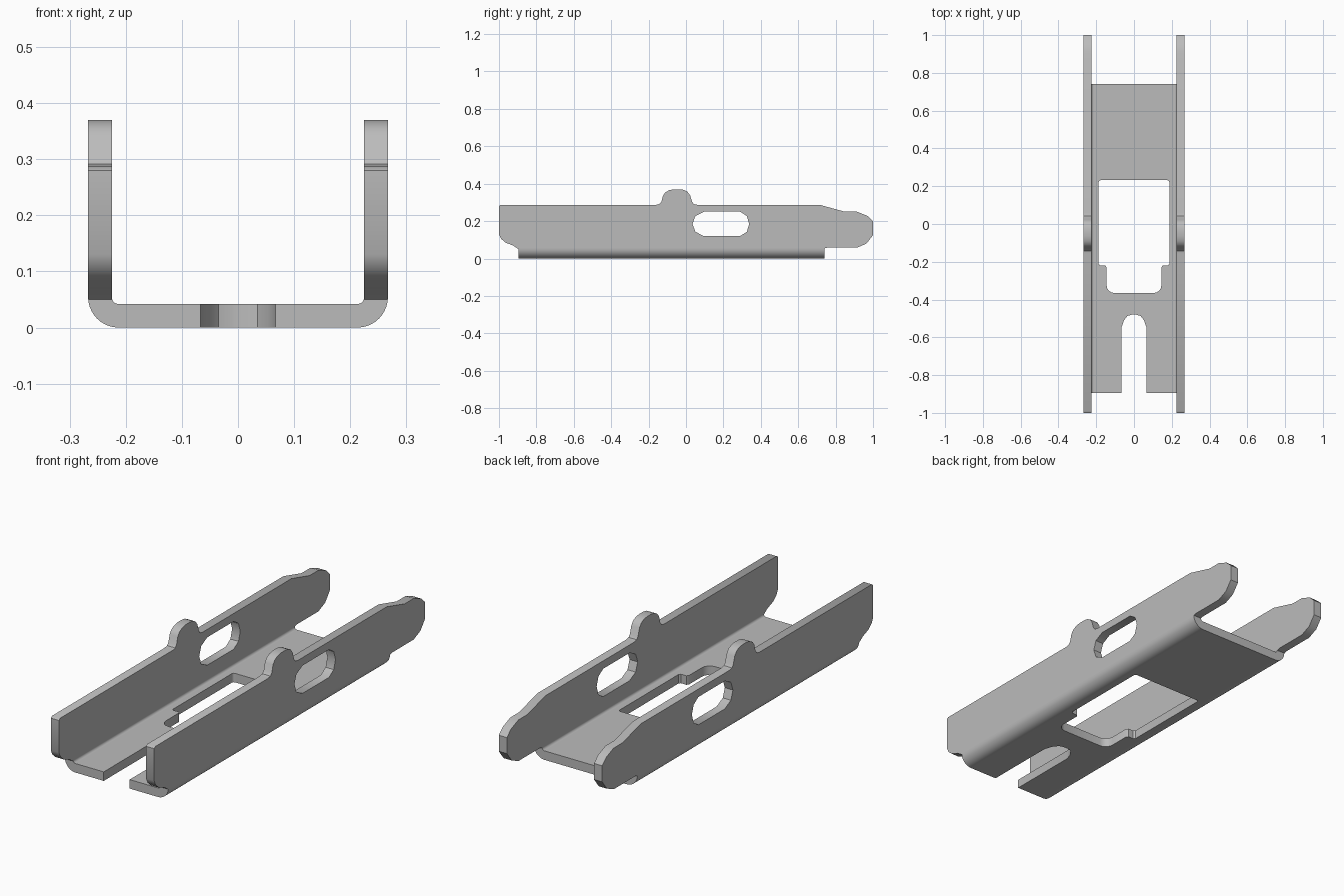
import bpy, bmesh, math
from mathutils import Vector

cube = bpy.data.objects.get("Cube")
if cube:
    bpy.data.objects.remove(cube)

# Material
steel = bpy.data.materials.new("plain grey")
steel.use_nodes = True
GREY = (0.5, 0.5, 0.5, 1)
steel.diffuse_color = GREY
steel.node_tree.nodes["Principled BSDF"].inputs["Base Color"].default_value = GREY

# Sheet sizes
T = 0.042                      # thickness
HALF = 0.267                   # half of the outer width
R = 0.054                      # outer bend radius
FRONT, BACK = -0.895, 0.74     # ends of the floor


def plate(name, loops, place, push):
    """Fill outlines (the later ones are holes) and thicken along push."""
    bm = bmesh.new()
    edges = []
    for loop in loops:
        vs = [bm.verts.new(place(u, v)) for u, v in loop]
        edges += [bm.edges.new((a, b)) for a, b in zip(vs, vs[1:] + vs[:1])]
    bmesh.ops.triangle_fill(bm, edges=edges, use_beauty=True)
    ext = bmesh.ops.extrude_face_region(bm, geom=bm.faces[:], use_keep_orig=True)
    moved = [g for g in ext["geom"] if isinstance(g, bmesh.types.BMVert)]
    bmesh.ops.translate(bm, verts=moved, vec=Vector(push))
    bmesh.ops.recalc_face_normals(bm, faces=bm.faces[:])
    mesh = bpy.data.meshes.new(name)
    bm.to_mesh(mesh)
    bm.free()
    mesh.materials.append(steel)
    ob = bpy.data.objects.new(name, mesh)
    bpy.context.collection.objects.link(ob)
    bpy.ops.object.select_all(action="DESELECT")
    ob.select_set(True)
    bpy.context.view_layer.objects.active = ob
    bpy.ops.object.shade_smooth_by_angle(angle=math.radians(35))
    return ob


def arc(cx, cy, r, start, end, steps):
    angles = [math.radians(start + (end - start) * i / steps) for i in range(steps + 1)]
    return [(cx + r * math.cos(a), cy + r * math.sin(a)) for a in angles]


def mirrored(half):
    """Close a right-hand half outline across the centre line."""
    return half + [(-x, y) for x, y in reversed(half)]


# Floor with open front notch and stepped window
inner = HALF - R
outline = mirrored([(0.012, -0.48), (0.035, -0.487), (0.053, -0.51), (0.067, -0.55),
                    (0.067, FRONT), (inner, FRONT), (inner, BACK)])
window = mirrored(arc(0.105, -0.325, 0.04, -90, 0, 4)
                  + [(0.145, -0.23), (0.152, -0.22), (0.18, -0.22), (0.187, -0.212)]
                  + arc(0.177, 0.222, 0.01, 0, 90, 3))
plate("floor", [outline, window], lambda u, v: (u, v, 0), (0, 0, T))

# Side wall outline in (y, z), with a rounded tab on top and a long slot
wall = [(FRONT, 0.05), (FRONT, R), (BACK, R), (0.755, 0.058), (0.915, 0.058),
        (0.965, 0.08), (1, 0.125), (1, 0.2), (0.97, 0.228), (0.915, 0.25),
        (0.85, 0.25), (0.715, 0.287),
        (0.06, 0.287), (0.042, 0.291), (0.033, 0.302)]
wall += [(0.022, 0.338), (0.008, 0.357), (-0.012, 0.367), (-0.035, 0.37), (-0.065, 0.37),
         (-0.09, 0.365), (-0.11, 0.354), (-0.123, 0.336), (-0.132, 0.302),
         (-0.142, 0.291), (-0.16, 0.287)]
wall += [(-0.99, 0.287), (-1, 0.28), (-1, 0.13), (-0.988, 0.105), (-0.965, 0.085),
         (-0.925, 0.07)]
slot = [(0.095, 0.25), (0.29, 0.25), (0.325, 0.227), (0.338, 0.185), (0.325, 0.143),
        (0.29, 0.12), (0.095, 0.12), (0.05, 0.143), (0.035, 0.185), (0.05, 0.227)]
# Bend section in (x, z)
bend = arc(inner, R, R, -90, 0, 10) + arc(inner, R, R - T, 0, -90, 10)

for side, s in (("left", 1), ("right", -1)):
    plate(side + "_wall", [wall, slot],
          lambda u, v: (s * (HALF - T), u, v), (s * T, 0, 0))
    plate(side + "_bend", [bend],
          lambda u, v: (s * u, FRONT, v), (0, BACK - FRONT, 0))
